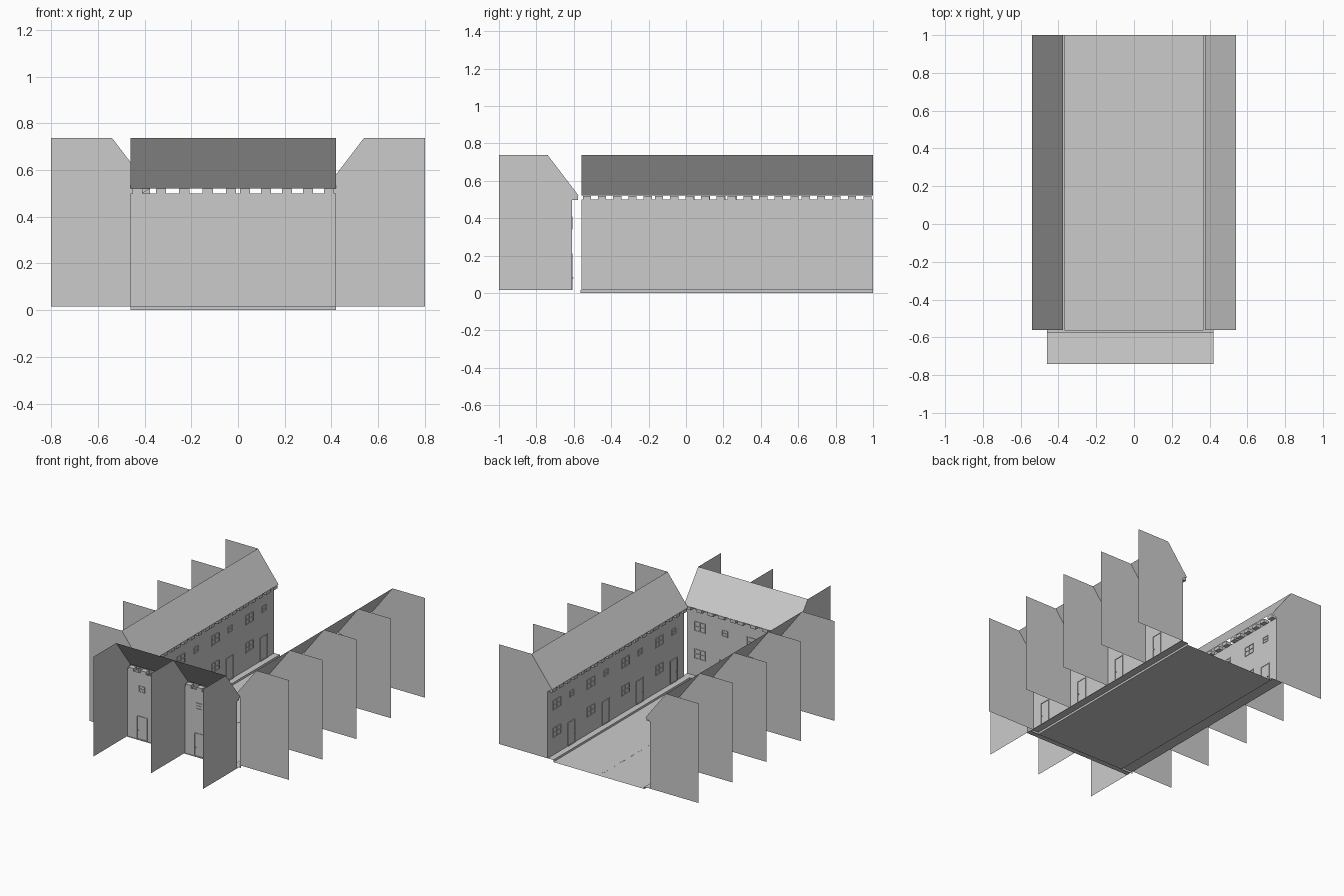
import bpy, bmesh
from mathutils import Matrix, Vector

cube = bpy.data.objects.get("Cube")
if cube:
    bpy.data.objects.remove(cube, do_unlink=True)

GREY = (0.6, 0.6, 0.6, 1)
mat = bpy.data.materials.new("plain grey")
mat.use_nodes = True
mat.diffuse_color = GREY
bsdf = mat.node_tree.nodes["Principled BSDF"]
bsdf.inputs["Base Color"].default_value = GREY
bsdf.inputs["Roughness"].default_value = 0.8

BASE, WALL_TOP, EAVE_Z, RIDGE_Z = 0.015, 0.5, 0.522, 0.738
FACADE, EAVE, RIDGE, REAR = 0.41, 0.375, 0.54, 0.8


class Part:
    """Collects faces and boxes, then becomes one named object."""

    def __init__(self, name, matrix=None):
        self.name, self.bm = name, bmesh.new()
        self.matrix = matrix or Matrix()

    def face(self, *points):
        self.bm.faces.new([self.bm.verts.new(p) for p in points])

    def box(self, low, high):
        low, high = Vector(low), Vector(high)
        m = Matrix.Translation((low + high) / 2) @ Matrix.Diagonal((*(high - low), 1))
        bmesh.ops.create_cube(self.bm, size=1, matrix=m)

    def finish(self):
        self.bm.transform(self.matrix)
        mesh = bpy.data.meshes.new(self.name)
        self.bm.to_mesh(mesh)
        self.bm.free()
        mesh.materials.append(mat)
        bpy.context.collection.objects.link(bpy.data.objects.new(self.name, mesh))


def frame(part, u, z, w, h, bars=0, post=False):
    """Thin rectangular surround standing on both sides of the wall."""
    t, near, far = 0.005, FACADE - 0.004, FACADE + 0.004
    for k in range(bars + 2):
        zz = z + (h - t) * k / (bars + 1)
        part.box((u, near, zz), (u + w, far, zz + t))
    uprights = [u, u + w - t] + ([u + (w - t) / 2] if post else [])
    for uu in uprights:
        part.box((uu, near, z), (uu + t, far, z + h))


def terrace(name, start, along, splits, shift=0.0):
    """Row of houses: u runs along the street, d runs away from it."""
    along = Vector(along)
    up = Vector((0, 0, 1))
    away = up.cross(along)
    m = Matrix((along, away, up)).transposed().to_4x4()
    m.translation = Vector(start) + away * shift

    facade = Part(name + "_facades", m)
    roof = Part(name + "_roofs", m)
    gables = Part(name + "_party_walls", m)
    windows = Part(name + "_windows", m)
    doors = Part(name + "_doors", m)
    brackets = Part(name + "_eave_brackets", m)

    for u in splits:
        gables.face((u, FACADE, BASE), (u, REAR, BASE), (u, REAR, RIDGE_Z),
                    (u, RIDGE, RIDGE_Z), (u, EAVE, EAVE_Z), (u, FACADE, WALL_TOP))

    for a, b in zip(splits, splits[1:]):
        facade.face((a, FACADE, BASE), (b, FACADE, BASE),
                    (b, FACADE, WALL_TOP), (a, FACADE, WALL_TOP))
        roof.face((a, EAVE, EAVE_Z), (b, EAVE, EAVE_Z),
                  (b, RIDGE, RIDGE_Z), (a, RIDGE, RIDGE_Z))
        # Wide windows on the left, small window over the door on the right
        for z in (0.14, 0.34):
            frame(windows, a + 0.06, z, 0.09, 0.07, bars=1, post=True)
        frame(windows, b - 0.14, 0.36, 0.05, 0.045, bars=1)
        frame(doors, b - 0.16, BASE, 0.085, 0.17)
        doors.box((b - 0.091, FACADE - 0.008, 0.078), (b - 0.085, FACADE + 0.006, 0.084))
        # Five brackets under each eave
        for k in range(5):
            c = a + 0.03 + (b - a - 0.06) * k / 4
            brackets.box((c - 0.022, EAVE + 0.002, 0.497), (c + 0.022, FACADE + 0.005, 0.52))

    for part in (facade, roof, gables, windows, doors, brackets):
        part.finish()


# Two facing rows and one closing the end of the street
terrace("left_row", (0, 1, 0), (0, -1, 0), (0, 0.39, 0.785, 1.175, 1.56))
terrace("right_row", (0, -0.56, 0), (0, 1, 0), (0, 0.385, 0.78, 1.17, 1.56))
terrace("end_row", (0.42, 0, 0), (-1, 0, 0), (0, 0.42, 0.88), shift=0.2)

# Road surface
KERB, END = 0.365, -0.565
road = Part("road")
road.face((-KERB, END, 0), (KERB, END, 0), (KERB, 1, 0), (-KERB, 1, 0))
road.finish()

# Raised pavements with kerb faces
pavement = Part("pavements")
for inner, outer in ((-KERB, -0.46), (KERB, 0.42)):
    lo, hi = sorted((inner, outer))
    pavement.face((lo, END, BASE), (hi, END, BASE), (hi, 1, BASE), (lo, 1, BASE))
    pavement.face((inner, END, 0), (inner, 1, 0), (inner, 1, BASE), (inner, END, BASE))
pavement.face((-0.46, -0.62, BASE), (0.42, -0.62, BASE), (0.42, END, BASE), (-0.46, END, BASE))
pavement.face((0.42, END, 0), (-0.46, END, 0), (-0.46, END, BASE), (0.42, END, BASE))
pavement.finish()

# Dashed centre line
dashes = Part("road_dashes")
for k in range(15):
    y = -0.5 + k * 0.1
    dashes.box((-0.004, y, -0.0), (0.004, y + 0.05, 0.001))
dashes.finish()
